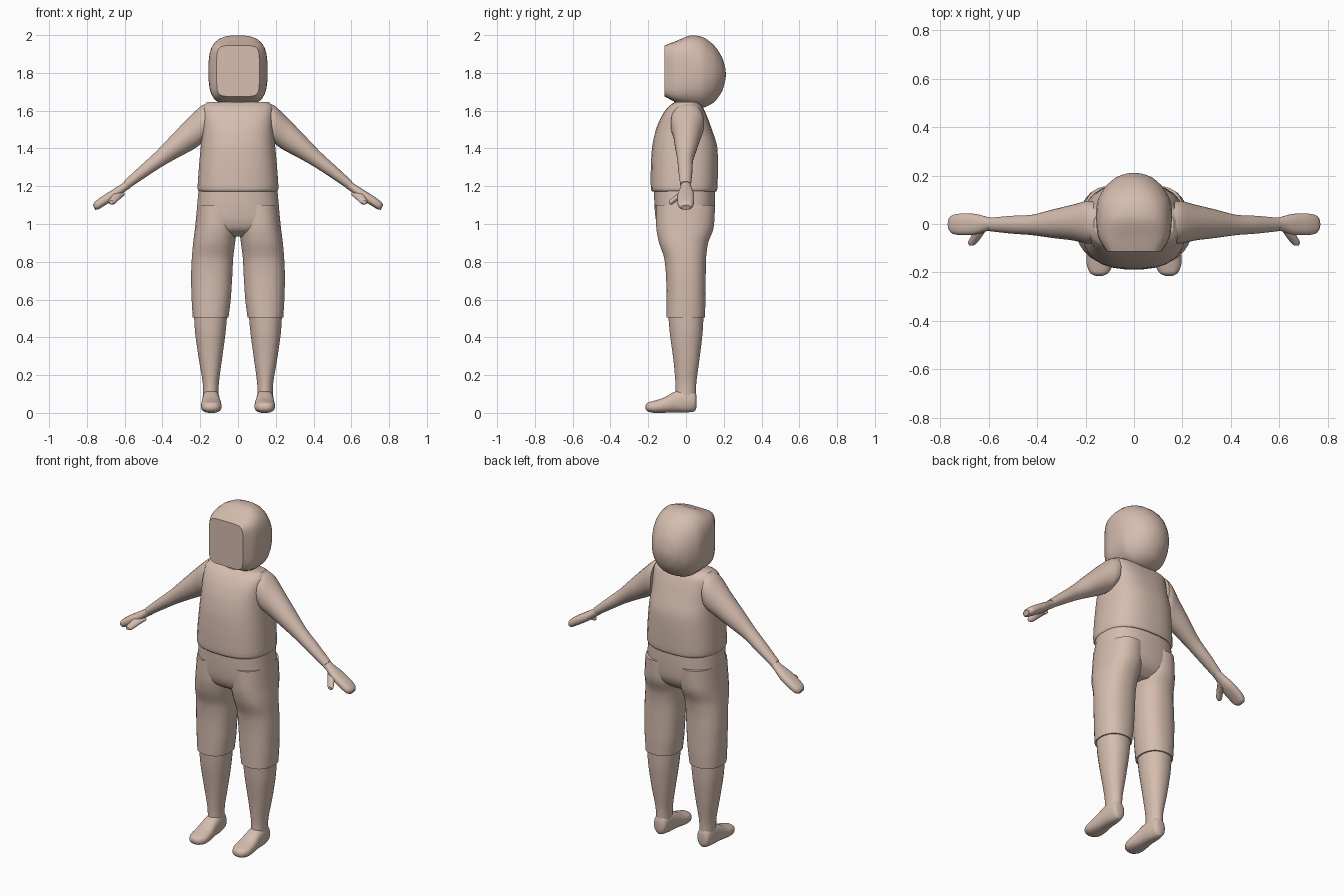
import bpy, bmesh, math
from mathutils import Vector

skin = bpy.data.materials.new("warm beige")
skin.diffuse_color = (0.67, 0.51, 0.43, 1)
SIDES = 28


def hring(z, x0, x1, y0, y1, n=2.0):
    """Level ring at height z."""
    return pring((x0, z), (x1, z), y0, y1, n)


def vring(y, x0, x1, z0, z1, n=2.0):
    """Upright ring facing front at depth y."""
    return (Vector(((x0 + x1) / 2, y, (z0 + z1) / 2)),
            Vector(((x1 - x0) / 2, 0, 0)), Vector((0, 0, (z1 - z0) / 2)), n)


def pring(a, b, y0, y1, n=2.0):
    """Ring spanning points a, b in the front view and y0..y1 in depth."""
    a, b = Vector((a[0], 0, a[1])), Vector((b[0], 0, b[1]))
    return ((a + b) / 2 + Vector((0, (y0 + y1) / 2, 0)), (b - a) / 2,
            Vector((0, (y1 - y0) / 2, 0)), n)


def spline(p0, p1, p2, p3, t):
    m1, m2 = (p2 - p0) * 0.4, (p3 - p1) * 0.4
    return ((2 * t**3 - 3 * t**2 + 1) * p1 + (t**3 - 2 * t**2 + t) * m1
            + (3 * t**2 - 2 * t**3) * p2 + (t**3 - t**2) * m2)


def loft(name, rings, mirror=False, steps=4, angle=40):
    """Smooth skin through superelliptic rings, capped at both ends."""
    dense = []
    for i in range(len(rings) - 1):
        q = [rings[max(0, min(len(rings) - 1, i + k))] for k in (-1, 0, 1, 2)]
        for s in range(steps):
            dense.append([spline(*[r[k] for r in q], s / steps) for k in range(4)])
    dense.append(rings[-1])
    bm = bmesh.new()
    loops = []
    for c, u, v, n in dense:
        loop = []
        for k in range(SIDES):
            a = 2 * math.pi * (k + 0.5) / SIDES
            cu, sv = math.cos(a), math.sin(a)
            loop.append(bm.verts.new(
                c + u * math.copysign(abs(cu) ** (2 / n), cu)
                + v * math.copysign(abs(sv) ** (2 / n), sv)))
        loops.append(loop)
    for a, b in zip(loops, loops[1:]):
        for k in range(SIDES):
            j = (k + 1) % SIDES
            bm.faces.new((a[k], a[j], b[j], b[k]))
    bm.faces.new(loops[0])
    bm.faces.new(loops[-1])
    bmesh.ops.recalc_face_normals(bm, faces=bm.faces)
    me = bpy.data.meshes.new(name)
    bm.to_mesh(me)
    bm.free()
    me.materials.append(skin)
    ob = bpy.data.objects.new(name, me)
    bpy.context.collection.objects.link(ob)
    bpy.ops.object.select_all(action='DESELECT')
    ob.select_set(True)
    bpy.context.view_layer.objects.active = ob
    bpy.ops.object.shade_smooth_by_angle(angle=math.radians(angle))
    if mirror:
        ob.modifiers.new("mirror", 'MIRROR')
    return ob


# Hooded head, lofted front to back from the flat face window
loft("head", [
    vring(-0.114, -0.113, 0.113, 1.675, 1.945, 6),
    vring(-0.055, -0.148, 0.148, 1.645, 1.968, 4.2),
    vring(0.02, -0.157, 0.157, 1.622, 1.998, 3),
    vring(0.09, -0.153, 0.153, 1.615, 1.99, 2.5),
    vring(0.15, -0.122, 0.122, 1.645, 1.945, 2.2),
    vring(0.19, -0.078, 0.078, 1.70, 1.885, 2),
    vring(0.207, -0.035, 0.035, 1.755, 1.83, 2),
    vring(0.211, -0.006, 0.006, 1.785, 1.797, 2)])

# Neck hidden under the hood
loft("neck", [hring(1.58, -0.10, 0.10, -0.07, 0.08),
              hring(1.70, -0.10, 0.10, -0.06, 0.08)])

# Vest with a hem overhanging the trousers
loft("vest", [
    hring(1.172, -0.205, 0.205, -0.178, 0.16, 2.6),
    hring(1.19, -0.215, 0.215, -0.187, 0.167, 2.6),
    hring(1.30, -0.208, 0.208, -0.187, 0.17, 2.6),
    hring(1.41, -0.198, 0.198, -0.18, 0.166, 2.6),
    hring(1.50, -0.19, 0.19, -0.16, 0.138, 2.7),
    hring(1.57, -0.188, 0.188, -0.13, 0.112, 3),
    hring(1.62, -0.185, 0.185, -0.095, 0.088, 3.2),
    hring(1.645, -0.165, 0.165, -0.06, 0.06, 3)])

# Arms
loft("arm", [
    pring((0.165, 1.64), (0.175, 1.44), -0.08, 0.095, 2.2),
    pring((0.20, 1.622), (0.20, 1.42), -0.08, 0.095, 2.2),
    pring((0.27, 1.555), (0.235, 1.395), -0.068, 0.08),
    pring((0.35, 1.472), (0.32, 1.35), -0.058, 0.06),
    pring((0.44, 1.378), (0.40, 1.305), -0.046, 0.038),
    pring((0.52, 1.305), (0.485, 1.25), -0.04, 0.034),
    pring((0.605, 1.226), (0.58, 1.187), -0.03, 0.026)], mirror=True)

# Hands
loft("hand", [
    pring((0.59, 1.232), (0.567, 1.193), -0.026, 0.024),
    pring((0.62, 1.21), (0.598, 1.172), -0.03, 0.03),
    pring((0.67, 1.178), (0.645, 1.135), -0.044, 0.042, 2.4),
    pring((0.725, 1.143), (0.705, 1.098), -0.046, 0.043, 2.5),
    pring((0.758, 1.117), (0.738, 1.078), -0.04, 0.037, 2.5),
    pring((0.769, 1.100), (0.756, 1.075), -0.025, 0.023)], mirror=True)
loft("thumb", [
    vring(-0.01, 0.60, 0.66, 1.14, 1.178),
    vring(-0.045, 0.623, 0.67, 1.122, 1.16),
    vring(-0.075, 0.645, 0.685, 1.103, 1.136),
    vring(-0.088, 0.66, 0.68, 1.107, 1.125)], mirror=True)

# Trousers: seat joined to two thighs
loft("trouser_seat", [
    hring(1.20, -0.208, 0.208, -0.17, 0.155, 2.6),
    hring(1.10, -0.217, 0.217, -0.168, 0.155, 2.6),
    hring(1.02, -0.222, 0.222, -0.16, 0.148, 2.7),
    hring(0.97, -0.205, 0.205, -0.14, 0.125, 2.7),
    hring(0.935, -0.15, 0.15, -0.09, 0.08, 2.5)])
loft("trouser_leg", [
    hring(1.10, 0.005, 0.216, -0.16, 0.155, 2.3),
    hring(0.98, 0.005, 0.228, -0.158, 0.147, 2.3),
    hring(0.90, 0.015, 0.238, -0.143, 0.118, 2.3),
    hring(0.82, 0.025, 0.245, -0.116, 0.107, 2.3),
    hring(0.72, 0.030, 0.249, -0.106, 0.105, 2.3),
    hring(0.60, 0.038, 0.246, -0.104, 0.104, 2.3),
    hring(0.505, 0.05, 0.24, -0.103, 0.10, 2.3)], mirror=True)

# Shins
loft("shin", [
    hring(0.53, 0.056, 0.234, -0.095, 0.094, 2.2),
    hring(0.42, 0.066, 0.227, -0.086, 0.088, 2.2),
    hring(0.28, 0.085, 0.207, -0.067, 0.071, 2.2),
    hring(0.16, 0.101, 0.187, -0.056, 0.055),
    hring(0.07, 0.104, 0.184, -0.055, 0.052)], mirror=True)

# Feet, lofted heel to toe
loft("foot", [
    vring(0.056, 0.125, 0.163, 0.03, 0.09),
    vring(0.045, 0.107, 0.181, 0.008, 0.118),
    vring(0.0, 0.10, 0.187, 0.002, 0.13, 2.4),
    vring(-0.06, 0.095, 0.19, 0.003, 0.112, 2.4),
    vring(-0.12, 0.088, 0.195, 0.0, 0.08, 2.4),
    vring(-0.17, 0.088, 0.195, 0.0, 0.064, 2.4),
    vring(-0.203, 0.106, 0.18, 0.008, 0.054, 2.3),
    vring(-0.214, 0.13, 0.158, 0.02, 0.04)], mirror=True)
